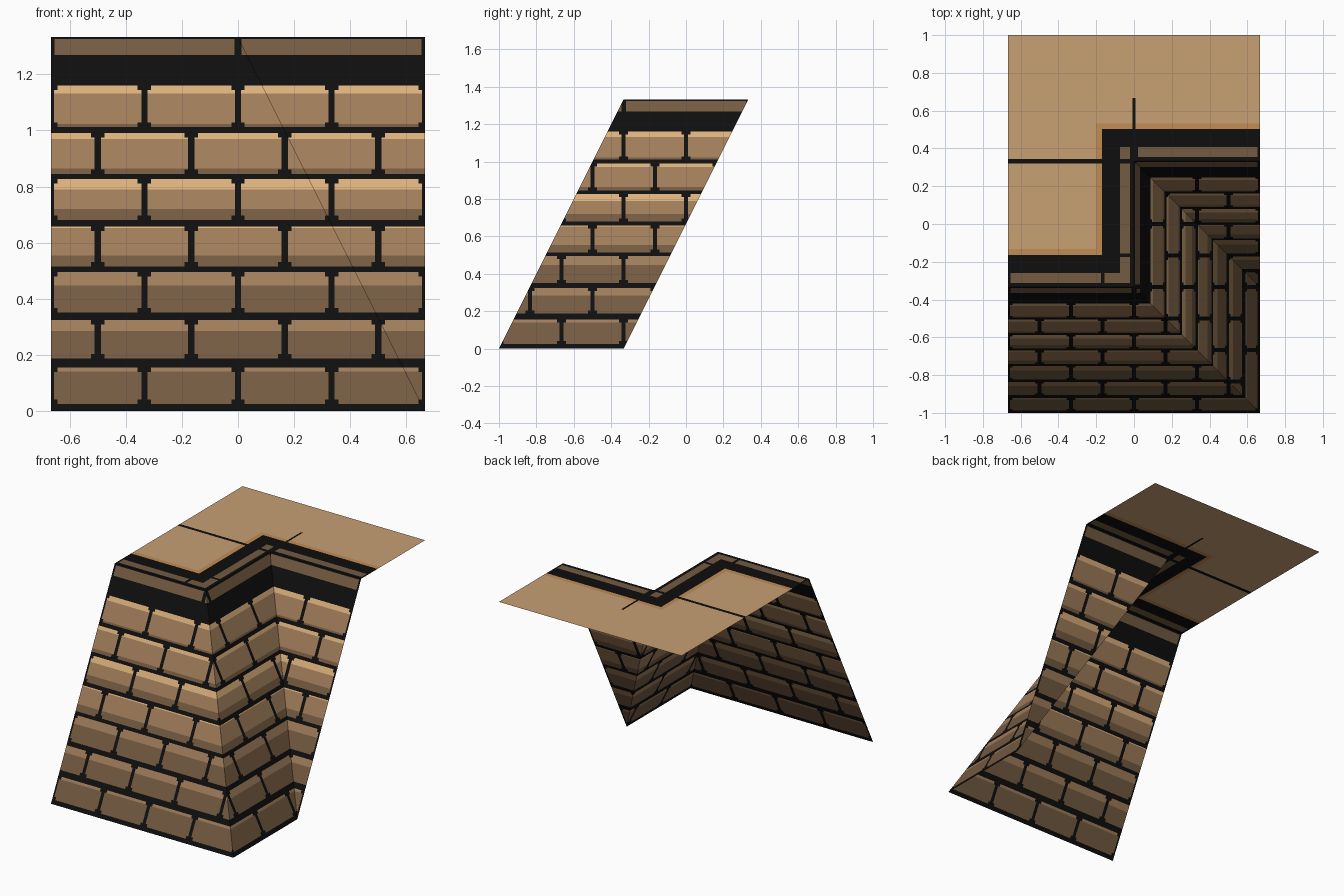
import bpy, bmesh
from mathutils import Vector

if "Cube" in bpy.data.objects:
    bpy.data.objects.remove(bpy.data.objects["Cube"])

T = 1 / 3
W, H = 2 * T, 4 * T          # half width, height


def lin(c):
    return c / 12.92 if c <= 0.04045 else ((c + 0.055) / 1.055) ** 2.4


# One material per flat colour (hex converted to linear)
MATS = []
for name, hexa in (("mortar black", "0e0e0e"), ("dark brown", "745b41"),
                   ("mid brown", "a07d5a"), ("light tan", "dcb07c"),
                   ("top sand", "c8a074"), ("sand edge orange", "c18c54")):
    m = bpy.data.materials.new(name)
    m.diffuse_color = [lin(int(hexa[i:i + 2], 16) / 255) for i in (0, 2, 4)] + [1]
    m.use_nodes = True
    m.node_tree.nodes["Principled BSDF"].inputs["Base Color"].default_value = m.diffuse_color
    MATS.append(m)
BLACK, DARK, MID, LIGHT, SAND, ORANGE = range(6)

# Brick courses: bottom, top of dark part, top of mid part, top of brick
COURSES = [(.025, .140, .155, .155), (.188, .285, .325, .325),
           (.352, .448, .495, .495), (.515, .555, .652, .658),
           (.680, .720, .790, .826), (.845, .864, .970, .990),
           (1.012, 1.022, 1.132, 1.160)]
RIM = (1.268, 1.325)
CORNER = .016                # height of the rounded brick corners


def cut(bm, co, no, lo=-9, hi=9):
    """Cut the faces lying between two heights by a plane."""
    faces = [f for f in bm.faces if lo < f.calc_center_median().z < hi]
    geom = set(faces)
    for f in faces:
        geom.update(f.edges)
        geom.update(f.verts)
    bmesh.ops.bisect_plane(bm, geom=list(geom), dist=1e-5, plane_co=co, plane_no=no)


def finish(bm, name):
    for f in bm.faces:
        f.normal_update()
        if f.normal.z < 0:
            f.normal_flip()
    me = bpy.data.meshes.new(name)
    bm.to_mesh(me)
    bm.free()
    for m in MATS:
        me.materials.append(m)
    bpy.context.collection.objects.link(bpy.data.objects.new(name, me))


def wall(name, corners, axis, rim_joints):
    """Sloping wall cut into courses, with upright joints along one axis."""
    bm = bmesh.new()
    bm.faces.new([bm.verts.new(c) for c in corners])
    no = Vector((axis == 0, axis == 1, 0))
    # bands: low, high, colour, joints, joint half width
    bands = []
    for i, (a, b, c, d) in enumerate(COURSES):
        off = T / 2 if i % 2 else 0
        joints = [off + k * T for k in range(-4, 4)]
        levels = sorted({a, a + CORNER, b, c, d - CORNER, d})
        for lo, hi in zip(levels, levels[1:]):
            z = (lo + hi) / 2
            col = DARK if z < b else MID if z < c else LIGHT
            tip = z < a + CORNER or z > d - CORNER
            bands.append((lo, hi, col, joints, .024 if tip else .011))
    bands.append((*RIM, DARK, rim_joints, .012))
    for z in sorted({z for b in bands for z in b[:2]}):
        cut(bm, (0, 0, z), (0, 0, 1))
    for lo, hi, col, joints, r in bands:
        for j in joints:
            for s in (-r, r):
                cut(bm, no * (j + s), no, lo, hi)
    for f in bm.faces:
        p = f.calc_center_median()
        f.material_index = BLACK
        for lo, hi, col, joints, r in bands:
            if lo < p.z < hi and all(abs(p[axis] - j) > r for j in joints):
                f.material_index = col
    finish(bm, name)


# Walls: front, slanted side return, and recessed back triangle
wall("front_wall", [(-W, -1, 0), (W, -1, 0), (0, -T, H), (-W, -T, H)], 0, [-W, 0])
wall("side_wall", [(W, -1, 0), (W, -T, 0), (0, T, H), (0, -T, H)], 1, [-T, T])
wall("recessed_wall", [(W, -T, 0), (W, T, H), (0, T, H)], 0, [0, W])

# Flat top: stepped outline with a rim following the edge
BANDS = [(.022, BLACK), (.075, DARK), (.170, BLACK), (.200, ORANGE), (9, SAND)]
XCUTS = [0, .02, -.155, -.175, .007, -.007, W - .012, .012 - W] + [-d for d, _ in BANDS[:4]]
YCUTS = [T, -.155, -.175, T - .012, T + .012, .5, W]
YCUTS += [s + d for s in (-T, T) for d, _ in BANDS[:4]]


def edge_distance(p):
    return min(p.y + T, max(-p.x, p.y - T))


def top_colour(p):
    d = edge_distance(p)
    col = next(c for limit, c in BANDS if d < limit)
    if col == DARK and (abs(p.x + .165) < .01 or abs(p.x) < .02 or abs(p.y + .165) < .01
                        or abs(p.y - T) < .012 or abs(p.x) > W - .012):
        return BLACK
    # thin slab seams in the sand area
    if d > .17 and ((abs(p.y - T) < .012 and p.x < -.17) or (abs(p.x) < .007 and .5 < p.y < W)):
        return BLACK
    return col


bm = bmesh.new()
bm.faces.new([bm.verts.new(c) for c in ((-W, -T, H), (W, -T, H), (W, 1, H), (-W, 1, H))])
for x in XCUTS:
    cut(bm, (x, 0, 0), (1, 0, 0))
for y in YCUTS:
    cut(bm, (0, y, 0), (0, 1, 0))
outside = [f for f in bm.faces if edge_distance(f.calc_center_median()) < 0]
bmesh.ops.delete(bm, geom=outside, context='FACES')
for f in bm.faces:
    f.material_index = top_colour(f.calc_center_median())
finish(bm, "top_slab")
